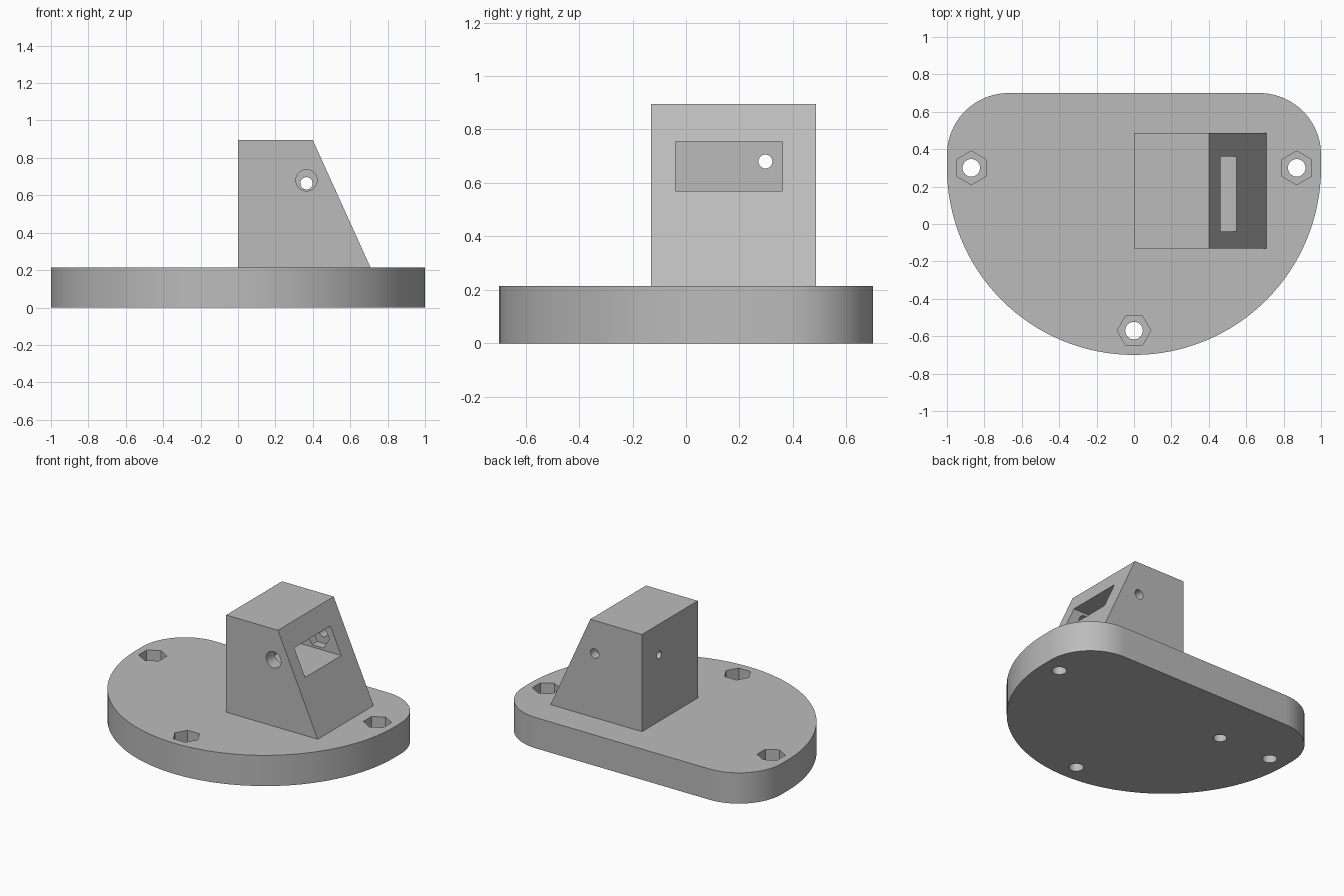
import bpy, bmesh, math
from mathutils import Vector, Matrix

if "Cube" in bpy.data.objects:
    bpy.data.objects.remove(bpy.data.objects["Cube"])

grey = bpy.data.materials.new("plain grey")
grey.diffuse_color = (0.5, 0.5, 0.5, 1)
grey.use_nodes = True
grey.node_tree.nodes["Principled BSDF"].inputs["Base Color"].default_value = grey.diffuse_color


def prism(name, outline, axis, lo, hi):
    """Extrude a 2D outline along an axis: 'z' uses (x, y), 'y' uses (x, z)."""
    place = {'z': lambda a, b, t: (a, b, t), 'y': lambda a, b, t: (a, t, b),
             'x': lambda a, b, t: (t, a, b)}[axis]
    bm = bmesh.new()
    face = bm.faces.new([bm.verts.new(place(a, b, lo)) for a, b in outline])
    ext = bmesh.ops.extrude_face_region(bm, geom=[face])
    shift = Vector(place(0, 0, hi - lo))
    bmesh.ops.translate(bm, vec=shift,
                        verts=[g for g in ext['geom'] if isinstance(g, bmesh.types.BMVert)])
    bmesh.ops.recalc_face_normals(bm, faces=bm.faces)
    mesh = bpy.data.meshes.new(name)
    bm.to_mesh(mesh)
    bm.free()
    mesh.materials.append(grey)
    obj = bpy.data.objects.new(name, mesh)
    bpy.context.collection.objects.link(obj)
    return obj


def arc(cx, cy, r, start, end, n):
    return [(cx + r * math.cos(math.radians(start + (end - start) * i / n)),
             cy + r * math.sin(math.radians(start + (end - start) * i / n)))
            for i in range(n + 1)]


def ring(cx, cy, r, n=32, turn=0):
    return arc(cx, cy, r, turn, turn + 360, n)[:-1]


def rect(a0, a1, b0, b1):
    return [(a0, b0), (a1, b0), (a1, b1), (a0, b1)]


def cut(obj, outline, axis, lo, hi):
    """Subtract a prism from obj and remove the cutter."""
    tool = prism("cutter", outline, axis, lo, hi)
    mod = obj.modifiers.new("cut", 'BOOLEAN')
    mod.operation, mod.solver, mod.object = 'DIFFERENCE', 'EXACT', tool
    bpy.context.view_layer.objects.active = obj
    bpy.ops.object.modifier_apply(modifier=mod.name)
    bpy.data.objects.remove(tool)


def finish(obj):
    bpy.ops.object.select_all(action='DESELECT')
    obj.select_set(True)
    bpy.context.view_layer.objects.active = obj
    bpy.ops.object.shade_smooth_by_angle(angle=math.radians(30))


TOP = 0.215      # base plate thickness

# Base plate: half disc in front, rounded corners at the back
R = 0.33
outline = (arc(0, 0.3, 1, 180, 360, 64) + arc(1 - R, 0.7 - R, R, 0, 90, 20)
           + arc(R - 1, 0.7 - R, R, 90, 180, 20))
base = prism("base_plate", outline, 'z', 0, TOP)

# Screw holes with hexagonal nut recesses
for x, y, turn in ((-0.87, 0.3, 30), (0.87, 0.3, 30), (0, -0.57, 0)):
    cut(base, ring(x, y, 0.047), 'z', -0.1, 0.5)
    cut(base, ring(x, y, 0.09, 6, turn), 'z', TOP - 0.1, 0.5)
# Blind hole in the underside
cut(base, ring(-0.46, 0.3, 0.043), 'z', -0.1, 0.11)

# Wedge-shaped sensor block
block = prism("wedge_block", [(0, TOP), (0.708, TOP), (0.4, 0.895), (0, 0.895)],
              'y', -0.13, 0.487)
# Pocket opening on the sloped face
cut(block, rect(-0.04, 0.36, 0.57, 0.755), 'x', 0.2, 1)
# Cable hole to the vertical face
cut(block, ring(0.297, 0.68, 0.026), 'x', -0.1, 0.3)
# Cross bolt: wide front hole, hex recess inside the pocket, narrow back hole
cut(block, ring(0.366, 0.68, 0.057), 'y', -0.3, 0.1)
cut(block, ring(0.366, 0.664, 0.09, 6), 'y', 0.3, 0.42)
cut(block, ring(0.366, 0.664, 0.033), 'y', 0.3, 0.6)

for part in (base, block):
    finish(part)
